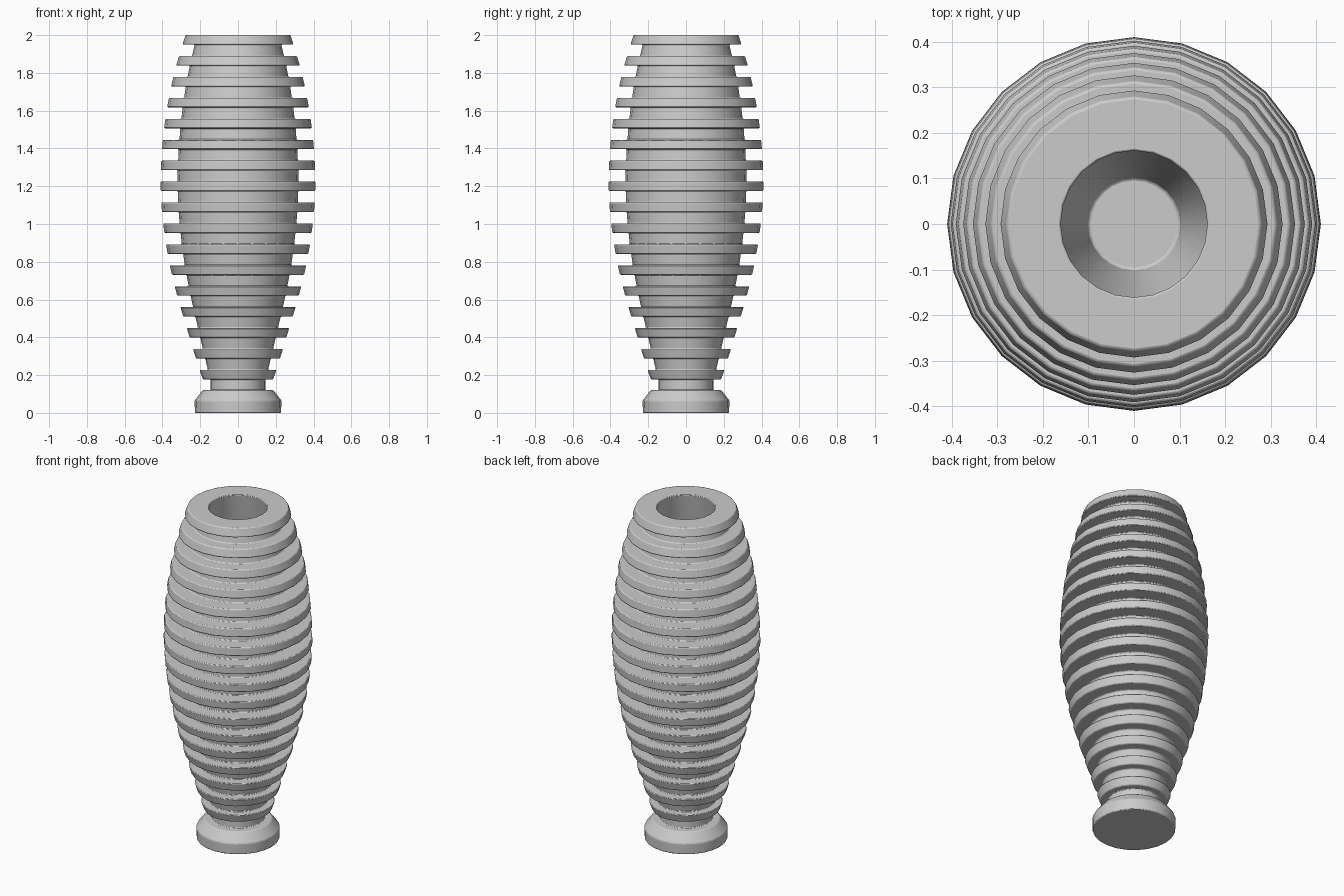
import bpy, bmesh, math

if "Cube" in bpy.data.objects:
    bpy.data.objects.remove(bpy.data.objects["Cube"])

SIDES = 24
FINS = 17
PITCH = 0.1108
FIN_H = 0.05

# Barrel curve (z, outer fin radius)
CURVE = [(0.17, 0.183), (0.225, 0.203), (0.335, 0.237), (0.445, 0.27),
         (0.56, 0.305), (0.67, 0.335), (0.78, 0.361), (0.89, 0.381),
         (1.0, 0.396), (1.1, 0.406), (1.2, 0.41), (1.29, 0.409),
         (1.4, 0.402), (1.51, 0.391), (1.62, 0.375), (1.73, 0.354),
         (1.84, 0.327), (1.95, 0.294), (2.0, 0.278)]


def outer(z):
    for (z0, r0), (z1, r1) in zip(CURVE, CURVE[1:]):
        if z <= z1:
            return r0 + (r1 - r0) * (z - z0) / (z1 - z0)
    return CURVE[-1][1]


def core(z):
    return outer(z) * 0.78


def lathe(name, profile):
    """Spin a (radius, z) profile about z; radius 0 makes a pole."""
    bm = bmesh.new()
    rings = []
    for r, z in profile:
        if r == 0:
            rings.append([bm.verts.new((0, 0, z))] * SIDES)
        else:
            rings.append([bm.verts.new((r * math.cos(math.tau * i / SIDES),
                                        r * math.sin(math.tau * i / SIDES), z))
                          for i in range(SIDES)])
    for a, b in zip(rings, rings[1:]):
        for i in range(SIDES):
            j = (i + 1) % SIDES
            bm.faces.new(list(dict.fromkeys([a[i], a[j], b[j], b[i]])))
    bmesh.ops.recalc_face_normals(bm, faces=bm.faces)
    mesh = bpy.data.meshes.new(name)
    bm.to_mesh(mesh)
    bm.free()
    ob = bpy.data.objects.new(name, mesh)
    bpy.context.collection.objects.link(ob)
    bpy.context.view_layer.objects.active = ob
    ob.select_set(True)
    bpy.ops.object.shade_smooth_by_angle(angle=math.radians(35))
    ob.select_set(False)
    # Tiny softened edges
    bevel = ob.modifiers.new("soft_edges", 'BEVEL')
    bevel.width = 0.005
    bevel.segments = 2
    bevel.limit_method = 'ANGLE'
    bevel.angle_limit = math.radians(35)
    return ob


# Foot and neck
profile = [(0, 0), (0.228, 0), (0.23, 0.065), (0.187, 0.12), (0.145, 0.12)]

# Ribbed outside wall, fins from bottom to top
for i in range(FINS):
    top = 2.0 - (FINS - 1 - i) * PITCH
    low = top - FIN_H
    inner_low = 0.145 if i == 0 else core(low)
    profile += [(inner_low, low), (outer(low), low), (outer(top), top)]
    if i < FINS - 1:
        profile.append((core(top), top))

# Rim and hollow inside down to the floor
profile.append((0.16, 2.0))
for k in range(1, 17):
    z = 2.0 - k * 1.75 / 16
    profile.append((core(z) - 0.064, z))
profile.append((0, 0.25))

lathe("ribbed_vase", profile)
